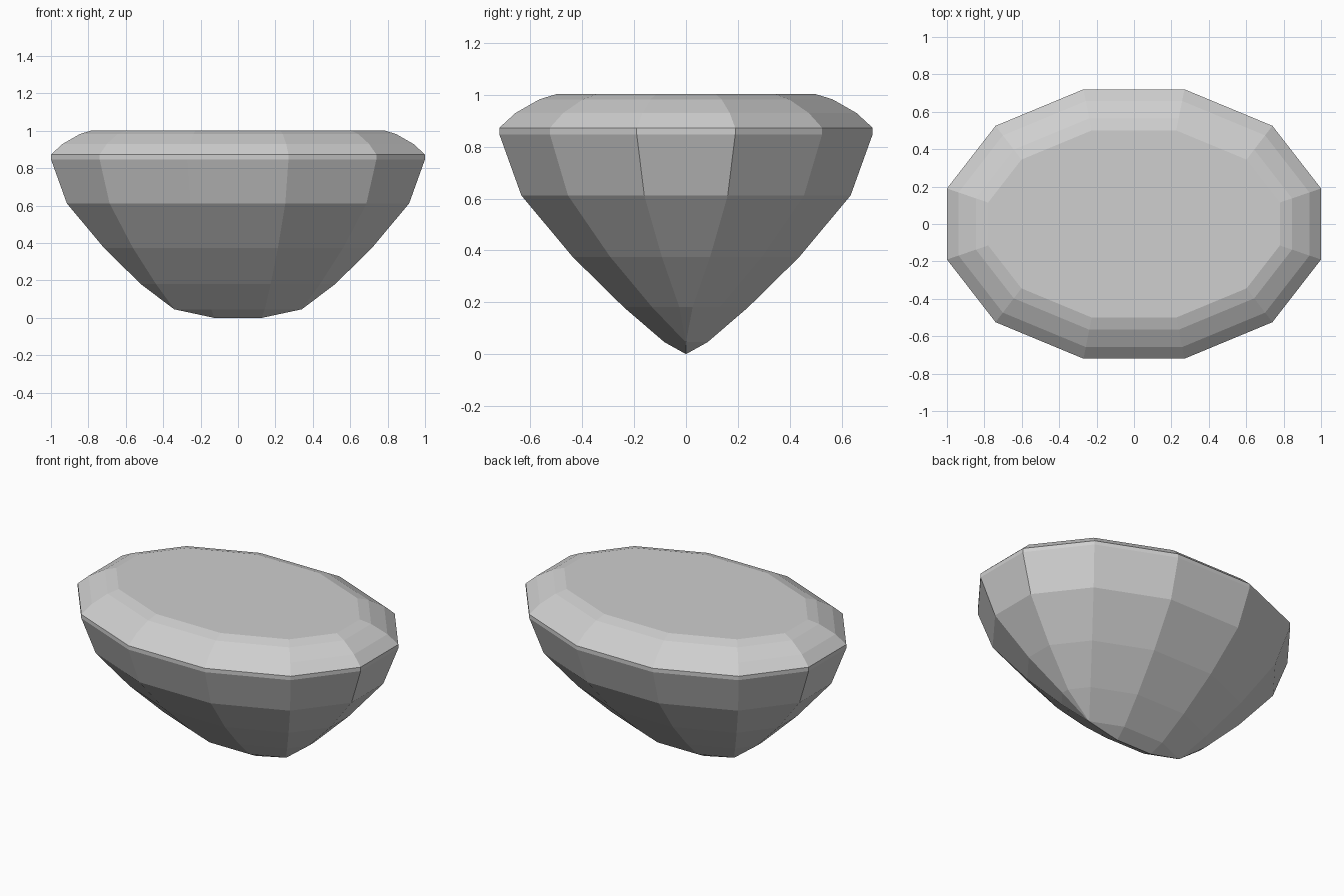
import bpy, bmesh
from mathutils import Vector

cube = bpy.data.objects.get("Cube")
if cube:
    bpy.data.objects.remove(cube, do_unlink=True)

# One plain colour for the stone
stone = bpy.data.materials.new("stone_grey")
stone.use_nodes = True
colour = (0.62, 0.62, 0.62, 1)
stone.diffuse_color = colour
stone.node_tree.nodes["Principled BSDF"].inputs["Base Color"].default_value = colour

# Quarter of the twelve-sided girdle outline, front edge to side edge
outline = [Vector(p) for p in ((0.27, 0.72), (0.74, 0.525), (1.0, 0.19))]

# Outline edges as (normal, distance from centre)
edges = [(Vector((0, 1)), outline[0].y)]
for a, b in zip(outline, outline[1:]):
    normal = Vector((a.y - b.y, b.x - a.x)).normalized()
    edges.append((normal, normal.dot(a)))
edges.append((Vector((1, 0)), outline[-1].x))


def inset_quarter(inset):
    """Move every outline edge inward and return the new quarter corners."""
    corners = []
    for (n, h), (m, k) in zip(edges, edges[1:]):
        p, q = h - inset, k - inset
        det = n.x * m.y - n.y * m.x
        x, y = (p * m.y - q * n.y) / det, (n.x * q - m.x * p) / det
        if y < 1e-4:  # edges that have met along the keel
            x, y = min((d - inset) / v.x for v, d in edges if v.x > 0), 0
        corners.append((x, y))
    return corners


def full_ring(inset):
    """Mirror the quarter into all four quadrants, counter-clockwise."""
    q = inset_quarter(inset)
    r = q[::-1]
    return (r + [(-x, y) for x, y in q]
            + [(-x, -y) for x, y in r] + [(x, -y) for x, y in q])


# Facet levels as (inset, height): crown, girdle, pavilion, keel
levels = [(0.22, 1.003), (0.155, 0.983), (0.062, 0.93), (0, 0.873),
          (0, 0.848), (0.085, 0.612), (0.283, 0.375), (0.48, 0.181),
          (0.637, 0.046), (0.72, 0)]

bm = bmesh.new()
rings = [[bm.verts.new((x, y, z)) for x, y in full_ring(d)] for d, z in levels]
bm.faces.new(rings[0])  # flat table on top
for upper, lower in zip(rings, rings[1:]):
    for i in range(len(upper)):
        j = (i + 1) % len(upper)
        bm.faces.new((upper[i], lower[i], lower[j], upper[j]))

# Weld the corners that meet along the keel
bmesh.ops.remove_doubles(bm, verts=bm.verts, dist=0.0005)
bmesh.ops.recalc_face_normals(bm, faces=bm.faces)

mesh = bpy.data.meshes.new("cut_gemstone")
bm.to_mesh(mesh)
bm.free()
mesh.materials.append(stone)
bpy.context.collection.objects.link(bpy.data.objects.new("cut_gemstone", mesh))
